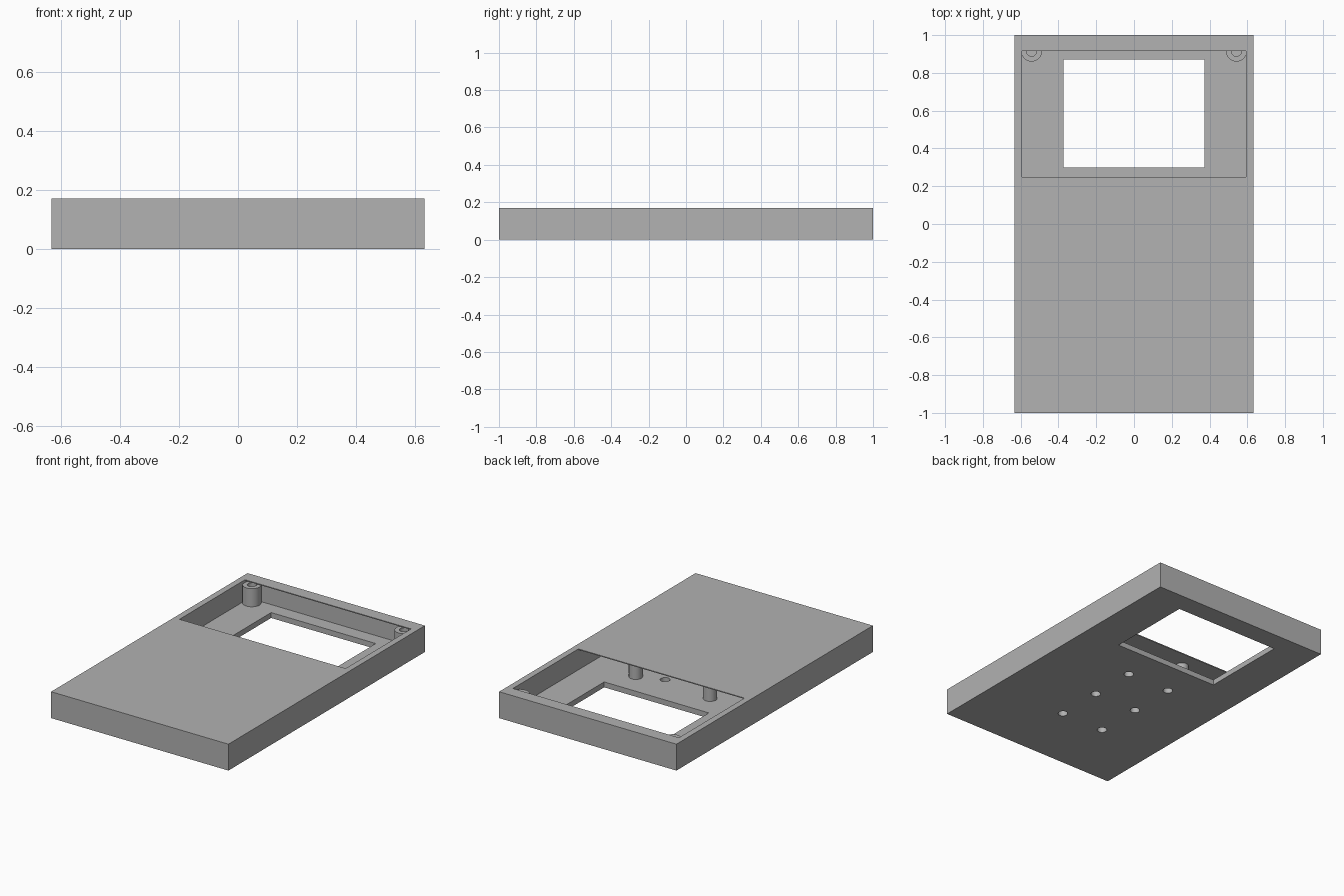
import bpy
import bmesh
from mathutils import Matrix, Vector

if "Cube" in bpy.data.objects:
    bpy.data.objects.remove(bpy.data.objects["Cube"])

HALF_X, HEIGHT = 0.632, 0.17
IN_X, IN_Y = 0.592, 0.96        # inner cavity half sizes
FLOOR, DECK = 0.035, 0.164      # top of floor, underside of thin deck

grey = bpy.data.materials.new("plain_grey")
grey.use_nodes = True
grey.diffuse_color = (0.445, 0.445, 0.445, 1)
grey.node_tree.nodes["Principled BSDF"].inputs["Base Color"].default_value = grey.diffuse_color


def finish(name, bm):
    mesh = bpy.data.meshes.new(name)
    bm.to_mesh(mesh)
    bm.free()
    mesh.materials.append(grey)
    obj = bpy.data.objects.new(name, mesh)
    bpy.context.collection.objects.link(obj)
    return obj


def box(name, low, high):
    low, high = Vector(low), Vector(high)
    bm = bmesh.new()
    place = Matrix.Translation((low + high) / 2) @ Matrix.Diagonal((*(high - low), 1))
    bmesh.ops.create_cube(bm, size=1, matrix=place)
    return finish(name, bm)


def cylinder(name, x, y, z0, z1, radius):
    bm = bmesh.new()
    bmesh.ops.create_cone(bm, cap_ends=True, segments=32, radius1=radius, radius2=radius,
                          depth=z1 - z0, matrix=Matrix.Translation((x, y, (z0 + z1) / 2)))
    return finish(name, bm)


def cut(obj, cutter):
    cutter.hide_render = True
    mod = obj.modifiers.new("cut", "BOOLEAN")
    mod.operation, mod.solver, mod.object = "DIFFERENCE", "EXACT", cutter
    bpy.context.view_layer.objects.active = obj
    bpy.ops.object.modifier_apply(modifier=mod.name)
    bpy.data.objects.remove(cutter)


def smooth(obj):
    bpy.ops.object.select_all(action="DESELECT")
    obj.select_set(True)
    bpy.context.view_layer.objects.active = obj
    bpy.ops.object.shade_smooth_by_angle()


# Hollow case with a deck opening and a display window
case = box("case_shell", (-HALF_X, -1, 0), (HALF_X, 1, HEIGHT))
cut(case, box("cavity", (-IN_X, -IN_Y, FLOOR), (IN_X, IN_Y, DECK)))
cut(case, box("deck_opening", (-IN_X, 0.25, 0.1), (IN_X, 0.917, 0.3)))
cut(case, box("window", (-0.373, 0.3, -0.1), (0.373, 0.87, 0.1)))

# Two rows of three holes through the floor
for x in (-0.208, 0.1):
    for y in (0.07, -0.239, -0.548):
        cut(case, cylinder("floor_hole", x, y, -0.1, 0.1, 0.029))
smooth(case)

# Bored screw posts in the corners, and slim standoffs under the deck
for side, sx in (("left", 1), ("right", -1)):
    for end, post_y, standoff_y in (("back", 0.915, 0.133), ("front", -0.915, -0.612)):
        post = cylinder(f"screw_post_{end}_{side}", sx * 0.542, post_y, FLOOR - 0.005, 0.152, 0.055)
        cut(post, cylinder("bore", sx * 0.542, post_y, FLOOR + 0.005, 0.3, 0.027))
        smooth(post)
        smooth(cylinder(f"standoff_{end}_{side}", sx * 0.265, standoff_y,
                        FLOOR - 0.005, DECK + 0.002, 0.041))
